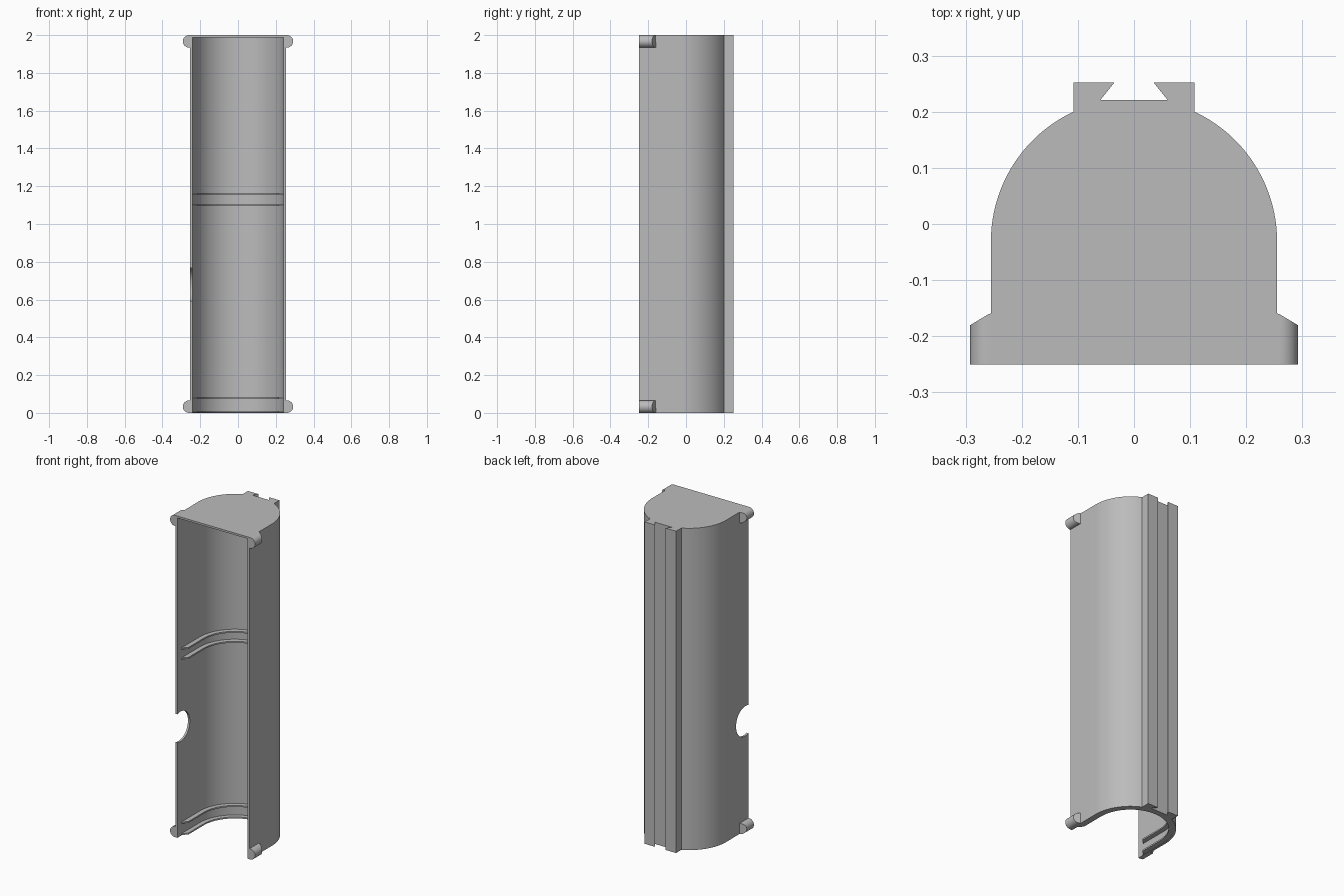
import bpy, bmesh
from math import sin, cos, pi, asin

cube = bpy.data.objects.get("Cube")
if cube:
    bpy.data.objects.remove(cube)

grey = bpy.data.materials.new("plain_grey")
grey.use_nodes = True
grey.diffuse_color = (0.5, 0.5, 0.5, 1)
grey.node_tree.nodes["Principled BSDF"].inputs["Base Color"].default_value = (0.5, 0.5, 0.5, 1)

R, WALL, RIB = 0.255, 0.013, 0.028   # outer radius, wall thickness, rib depth
ARC_Y, FRONT = -0.031, -0.25         # arch centre and open front
CAP = 0.012


def prism(name, outline, start, end, axis="z"):
    """Extrude a closed 2D outline along z, y or x."""
    place = {"z": lambda a, b, c: (a, b, c),
             "y": lambda a, b, c: (a, c, b),
             "x": lambda a, b, c: (c, a, b)}[axis]
    bm = bmesh.new()
    low = [bm.verts.new(place(a, b, start)) for a, b in outline]
    high = [bm.verts.new(place(a, b, end)) for a, b in outline]
    bm.faces.new(low)
    bm.faces.new(high)
    for i in range(len(low)):
        j = (i + 1) % len(low)
        bm.faces.new((low[i], low[j], high[j], high[i]))
    bmesh.ops.recalc_face_normals(bm, faces=bm.faces)
    mesh = bpy.data.meshes.new(name)
    bm.to_mesh(mesh)
    bm.free()
    mesh.materials.append(grey)
    obj = bpy.data.objects.new(name, mesh)
    bpy.context.collection.objects.link(obj)
    return obj


def arc(radius, a0, a1, cx, cy, n):
    return [(cx + radius * cos(a0 + (a1 - a0) * i / n),
             cy + radius * sin(a0 + (a1 - a0) * i / n)) for i in range(n + 1)]


def activate(obj):
    bpy.ops.object.select_all(action="DESELECT")
    obj.select_set(True)
    bpy.context.view_layer.objects.active = obj


def cut(obj, cutter):
    cutter.hide_render = True
    mod = obj.modifiers.new("cut", "BOOLEAN")
    mod.operation, mod.solver, mod.object = "DIFFERENCE", "EXACT", cutter
    activate(obj)
    bpy.ops.object.modifier_apply(modifier=mod.name)
    bpy.data.objects.remove(cutter)


def smooth(obj):
    activate(obj)
    bpy.ops.object.shade_smooth_by_angle(angle=pi / 9)


# Arched body with a dovetail rail down its back
rail_angle = pi / 2 - asin(0.108 / R)
right_half = [(R, FRONT)] + arc(R, 0, rail_angle, 0, ARC_Y, 28)
right_half += [(0.108, 0.252), (0.035, 0.252), (0.06, 0.221)]
outline = right_half + [(-x, y) for x, y in reversed(right_half)]
body = prism("arched_housing", outline, 0, 2)

# Hollow interior, open at the front and bottom, closed at the top
inner = R - WALL
cavity = [(inner, -0.4)] + arc(inner, 0, pi, 0, ARC_Y, 64) + [(-inner, -0.4)]
cut(body, prism("cavity_cutter", cavity, -0.1, 2 - CAP))

# Round notch in the edge of the right wall
notch = arc(0.093, 0, 2 * pi, -0.22, 0.68, 48)[:-1]
cut(body, prism("notch_cutter", notch, -0.4, -0.15, "x"))
smooth(body)

# Inner ribs with tapered ends
outer_r, inner_r = inner + 0.004, R - WALL - RIB
rib_outline = ([(outer_r, -0.215)] + arc(outer_r, 0, pi, 0, ARC_Y, 48)
               + [(-outer_r, -0.215), (-inner_r, -0.18)]
               + arc(inner_r, pi, 0, 0, ARC_Y, 48) + [(inner_r, -0.18)])
for name, z in (("bottom_rib", 0.002), ("lower_rib", 0.074),
                ("middle_rib", 1.094), ("upper_rib", 1.156)):
    smooth(prism(name, rib_outline, z, z + 0.009))

# Rounded corner lugs with a sloped back
for side, s in (("left", 1), ("right", -1)):
    for level, z in (("bottom", 0.033), ("top", 1.967)):
        r = 0.033
        shape = [(s * x, h) for x, h in
                 [(0.246, z - r)] + arc(r, -pi / 2, pi / 2, 0.259, z, 20) + [(0.246, z + r)]]
        lug = prism(f"{side}_{level}_lug", shape, FRONT, -0.158, "y")
        for v in lug.data.vertices:
            if v.co.y > -0.2:
                v.co.y -= max(0, abs(v.co.x) - R) * 0.6
        smooth(lug)
